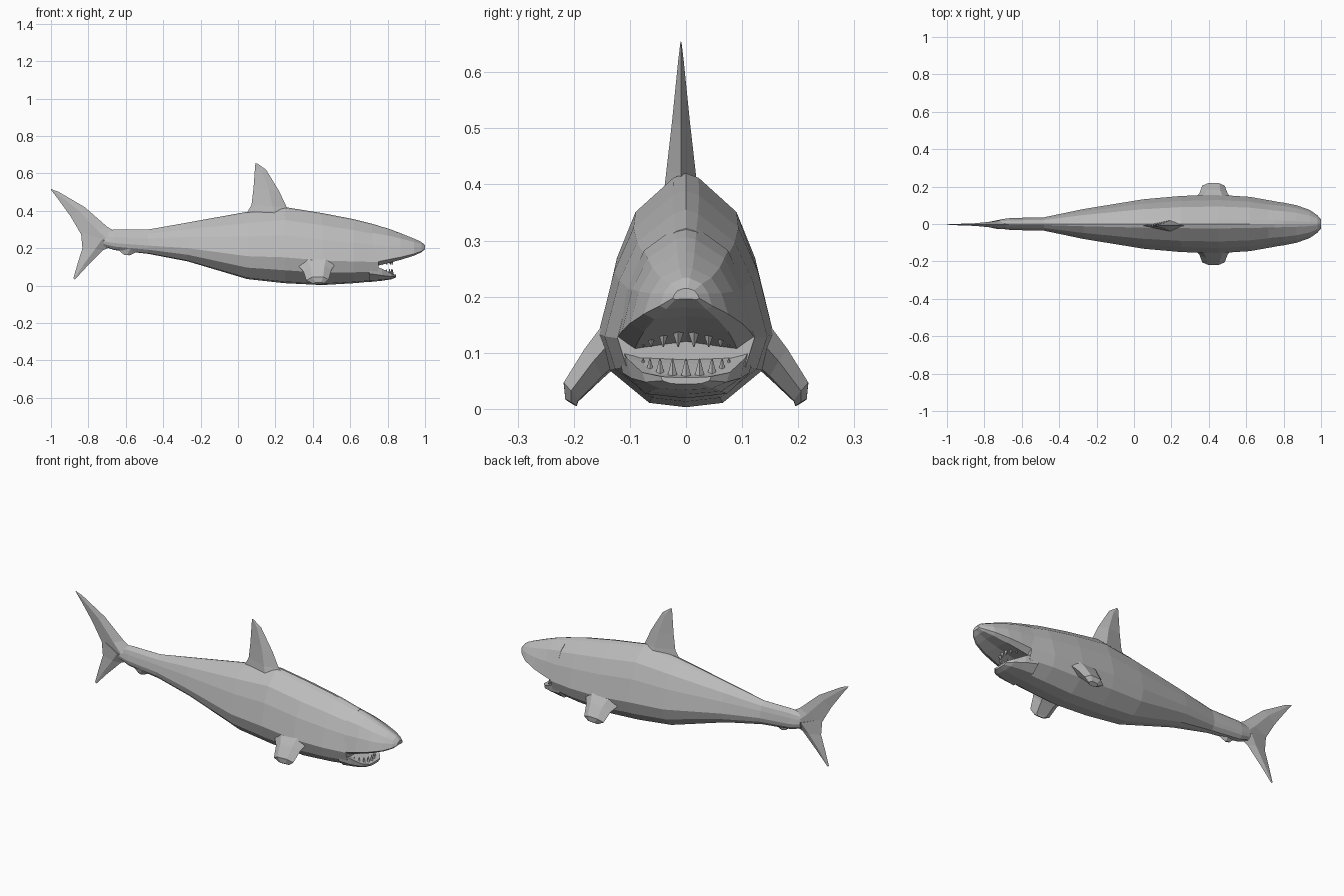
import bpy
import bmesh
from math import sin, cos, pi
from mathutils import Matrix, Vector

cube = bpy.data.objects.get("Cube")
if cube:
    bpy.data.objects.remove(cube, do_unlink=True)

grey = bpy.data.materials.new("shark grey")
grey.use_nodes = True
colour = (0.5, 0.5, 0.5, 1)
grey.diffuse_color = colour
grey.node_tree.nodes["Principled BSDF"].inputs["Base Color"].default_value = colour


def finish(name, bm):
    bmesh.ops.recalc_face_normals(bm, faces=bm.faces[:])
    mesh = bpy.data.meshes.new(name)
    bm.to_mesh(mesh)
    bm.free()
    mesh.materials.append(grey)
    obj = bpy.data.objects.new(name, mesh)
    bpy.context.collection.objects.link(obj)
    return obj


def skin(name, rings):
    """Join rings of points into a closed, flat-shaded solid."""
    bm = bmesh.new()
    loops = [[bm.verts.new(p) for p in ring] for ring in rings]
    n = len(loops[0])
    for a, b in zip(loops, loops[1:]):
        for i in range(n):
            j = (i + 1) % n
            bm.faces.new((a[i], a[j], b[j], b[i]))
    bm.faces.new(loops[0])
    bm.faces.new(loops[-1])
    return finish(name, bm)


def loft(name, profile, stations):
    """Mirror a half profile and scale it to each (x, top, bottom, half width)."""
    full = profile + [(-y, h) for y, h in profile[-2:0:-1]]
    return skin(name, [[(x, y * w, low + h * (top - low)) for y, h in full]
                       for x, top, low, w in stations])


def fin(name, stations, mids=(0.4,)):
    """Blade with sections given by leading point, trailing point and half thickness."""
    rings = []
    for lead, trail, thick in stations:
        lead, trail, thick = Vector(lead), Vector(trail), Vector(thick)
        upper = [lead.lerp(trail, m) + thick for m in mids]
        lower = [lead.lerp(trail, m) - thick for m in reversed(mids)]
        rings.append([lead] + upper + [trail] + lower)
    return skin(name, rings)


def upright_fin(name, y, stations):
    return fin(name, [((a, y, b), (c, y, d), (0, t, 0)) for a, b, c, d, t in stations])


# Body, from the tail stalk to the back of the mouth
body_profile = [(0, 1), (0.15, 0.98), (0.6, 0.83), (0.82, 0.63),
                (1, 0.34), (0.87, 0.17), (0.42, 0.02), (0, 0)]
loft("body", body_profile, [
    (-0.72, 0.29, 0.21, 0.024), (-0.66, 0.3, 0.19, 0.032),
    (-0.48, 0.3, 0.17, 0.036), (-0.27, 0.337, 0.13, 0.08),
    (0.05, 0.395, 0.035, 0.132), (0.25, 0.42, 0.013, 0.15),
    (0.45, 0.388, 0.003, 0.156), (0.62, 0.355, 0.013, 0.145),
    (0.75, 0.322, 0.025, 0.122)])

# Upper head and snout, open below for the mouth
head_profile = [(0, 1), (0.15, 0.98), (0.6, 0.8), (0.84, 0.5),
                (1, 0.1), (0.75, 0), (0, 0.06)]
loft("upper_head", head_profile, [
    (0.72, 0.328, 0.1, 0.125), (0.8, 0.306, 0.12, 0.114),
    (0.87, 0.28, 0.138, 0.1), (0.94, 0.252, 0.16, 0.075),
    (0.98, 0.234, 0.178, 0.047), (1.0, 0.215, 0.195, 0.024)])

# Lower jaw
jaw_profile = [(0, 0.85), (0.75, 0.9), (1, 1), (0.93, 0.45), (0.6, 0.08), (0, 0)]
loft("lower_jaw", jaw_profile, [
    (0.7, 0.12, 0.019, 0.122), (0.77, 0.09, 0.026, 0.105),
    (0.82, 0.065, 0.034, 0.078), (0.845, 0.058, 0.044, 0.045)])

# Teeth, a row on each jaw
bm = bmesh.new()
for count, z, size, flip in ((9, 0.07, 0.04, 0), (8, 0.125, 0.03, pi)):
    for i in range(count):
        angle = (i / (count - 1) - 0.5) * 2.4
        spot = Vector((0.74 + 0.085 * cos(angle), 0.082 * sin(angle), z))
        bmesh.ops.create_cone(
            bm, segments=4, radius1=0.011, radius2=0.001, depth=size, cap_ends=True,
            matrix=Matrix.Translation(spot) @ Matrix.Rotation(flip, 4, "X"))
finish("teeth", bm)

# Dorsal fin
upright_fin("dorsal_fin", -0.009, [
    (0.31, 0.38, 0.03, 0.36, 0.032), (0.26, 0.42, 0.072, 0.43, 0.026),
    (0.22, 0.505, 0.083, 0.52, 0.016), (0.15, 0.62, 0.09, 0.62, 0.005),
    (0.105, 0.652, 0.093, 0.655, 0.001)])

# Tail lobes
upright_fin("tail_upper_lobe", -0.003, [
    (-0.64, 0.28, -0.8, 0.21, 0.025), (-0.7, 0.315, -0.842, 0.28, 0.016),
    (-0.82, 0.42, -0.895, 0.37, 0.007), (-0.96, 0.502, -0.965, 0.467, 0.003),
    (-1.0, 0.516, -1.0, 0.512, 0.001)])
upright_fin("tail_lower_lobe", -0.003, [
    (-0.65, 0.22, -0.84, 0.29, 0.025), (-0.72, 0.19, -0.832, 0.2, 0.014),
    (-0.81, 0.1, -0.857, 0.12, 0.006), (-0.872, 0.033, -0.88, 0.04, 0.001)])

# Small fin under the tail stalk
upright_fin("anal_fin", -0.008, [
    (-0.52, 0.19, -0.66, 0.21, 0.02), (-0.58, 0.162, -0.61, 0.165, 0.006)])

# Pectoral fins, one on each side
for side, label in ((1, "left"), (-1, "right")):
    fin(label + "_pectoral_fin", [
        ((0.53, side * 0.125, 0.13), (0.31, side * 0.125, 0.12), (0, side * 0.014, 0.035)),
        ((0.5, side * 0.165, 0.085), (0.35, side * 0.165, 0.075), (0, side * 0.016, 0.024)),
        ((0.485, side * 0.205, 0.032), (0.365, side * 0.205, 0.028), (0, side * 0.013, 0.016)),
        ((0.46, side * 0.205, 0.012), (0.4, side * 0.205, 0.01), (0, side * 0.01, 0.006)),
    ], mids=(0.25, 0.75))
